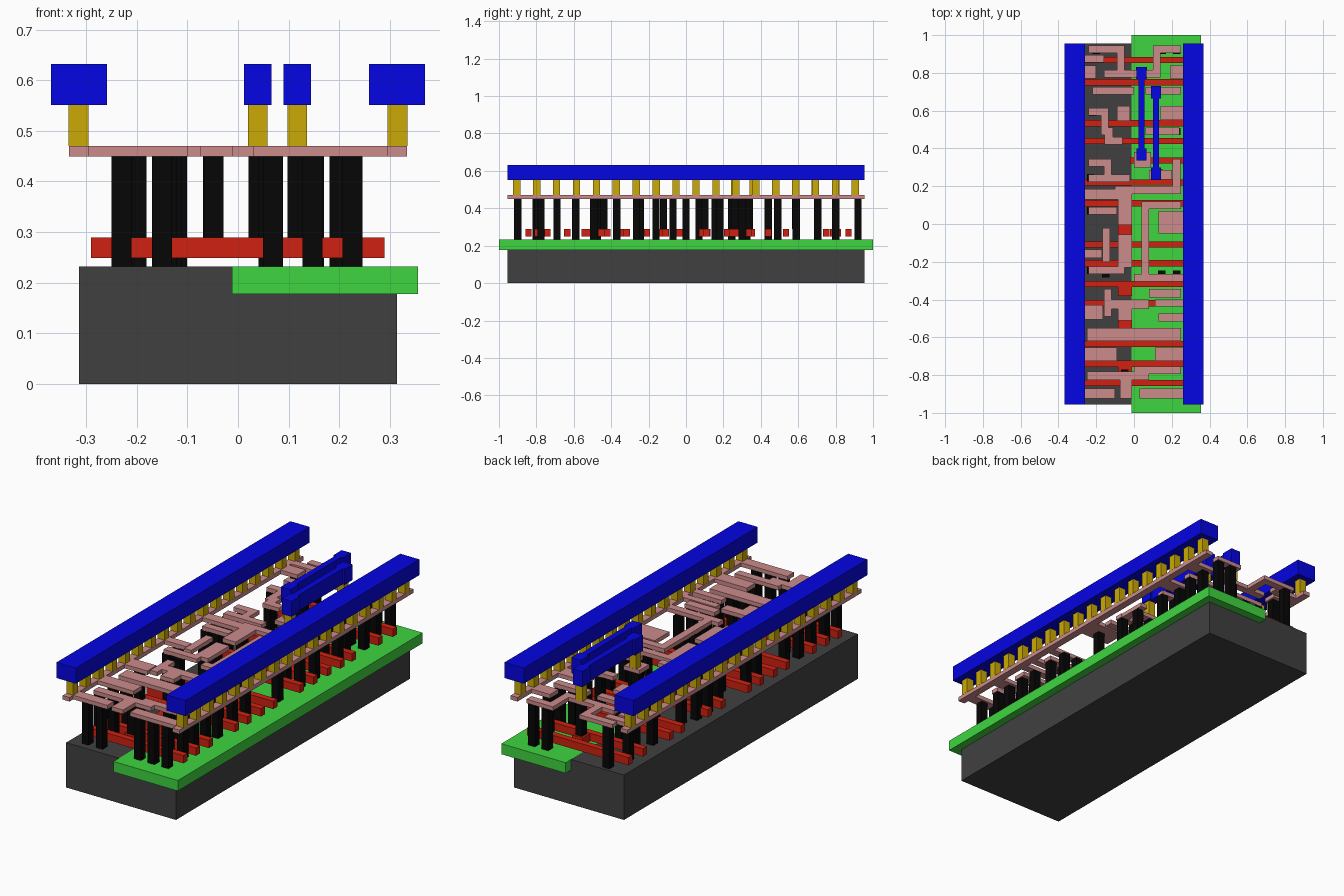
import bpy, bmesh
from mathutils import Matrix, Vector


def material(name, rgb):
    m = bpy.data.materials.new(name)
    m.diffuse_color = [(c / 255) ** 2.2 for c in rgb] + [1]
    return m


DARK = material("dark_grey", (66, 66, 66))
GREEN = material("green", (65, 212, 65))
RED = material("red", (205, 38, 24))
BLACK = material("black", (14, 14, 14))
PINK = material("pink", (202, 138, 138))
GOLD = material("gold", (202, 168, 14))
BLUE = material("blue", (13, 13, 225))


def layer(name, rects, z0, z1, mat):
    """One object made of boxes: rects are (x0, x1, y0, y1)."""
    bm = bmesh.new()
    for x0, x1, y0, y1 in rects:
        mid = Vector(((x0 + x1) / 2, (y0 + y1) / 2, (z0 + z1) / 2))
        size = (x1 - x0, y1 - y0, z1 - z0, 1)
        bmesh.ops.create_cube(bm, size=1, matrix=Matrix.Translation(mid) @ Matrix.Diagonal(size))
    me = bpy.data.meshes.new(name)
    bm.to_mesh(me)
    bm.free()
    me.materials.append(mat)
    ob = bpy.data.objects.new(name, me)
    bpy.context.collection.objects.link(ob)
    return ob


def squares(points, s=0.039):
    return [(x - s / 2, x + s / 2, y - s / 2, y + s / 2) for x, y in points]


# Base block and the well set into its right half
layer("substrate", [(-.314, .314, -.955, .955)], 0, .232, DARK)
layer("well", [(-.012, .356, -1, 1)], .178, .2323, GREEN)

# Gate strips running across, with wider pads in the middle
gate_y = (-.842, -.74, -.635, -.42, -.317, -.208, -.108, .11,
          .22, .44, .534, .75, .868)
gates = [(-.29, .289, y - .0165, y + .0165) for y in gate_y]
gates += [(-.02, .289, .32, .353)]
pads = [(-.085, -.01, y - .03, y + .03) for y in (-.78, -.53, -.44, -.35, -.12, -.03, .1)]
pads += [(.01, .07, .31, .37), (.01, .07, .77, .83), (.09, .15, .23, .29)]
layer("gate_strips", gates + pads, .249, .289, RED)

# Contact posts, row by row: y -> x positions
rows = {
    -.9: (-.23, -.15, .069, .147, .226),
    -.8: (-.23, -.15),
    -.775: (.147, .226),
    -.69: (-.23, -.15, .147, .226),
    -.59: (-.23, -.15, .147, .226),
    -.475: (-.23,),
    -.493: (.226,),
    -.37: (-.14, .147, .226),
    -.265: (-.15, .147, .226),
    -.245: (-.23,),
    -.16: (-.23, .06),
    -.07: (-.148, .06),
    .0: (.226,),
    .07: (-.23,),
    .155: (-.23,),
    .18: (.147, .226),
    .245: (-.23,),
    .3: (.226,),
    .325: (-.2,),
    .44: (-.13,),
    .49: (.147, .226),
    .59: (-.22, .2),
    .705: (-.2, -.12, .147, .226),
    .8: (-.23, .226),
    .92: (-.2, .15, .226),
}
layer("contact_posts", squares([(x, y) for y, xs in rows.items() for x in xs]),
      .232, .449, BLACK)
gate_posts = [(-.048, y) for y in (-.79, -.44, -.12, .1)]
gate_posts += [(-.05, .585), (.04, .34), (.04, .8), (.117, .26)]
layer("gate_posts", squares(gate_posts), .289, .449, BLACK)

# Local wiring: edge strips, then branches across and along the block
edges = [(-.334, -.295, -.955, .955), (.295, .334, -.955, .955)]
across_back = [
    (-.24, -.05, .905, .945), (.1, .25, .905, .945), (-.3, -.16, .855, .895),
    (-.3, -.2, .77, .84), (.19, .3, .77, .84), (-.16, .14, .775, .815),
    (-.22, 0, .685, .725), (.06, .25, .685, .725),
    (-.09, -.02, .545, .625), (-.24, -.14, .575, .615), (.14, .3, .55, .625),
    (.06, .24, .47, .51), (0, .09, .3, .38), (-.24, -.12, .305, .345),
    (.08, .2, .235, .285), (-.24, -.02, .222, .262), (-.1, .25, .16, .2),
    (-.3, -.08, .13, .185), (.04, .25, .08, .12), (-.24, -.09, .05, .09),
]
across_front = [
    (.13, .3, -.05, .07), (-.3, -.17, -.18, -.135),
    (-.24, -.05, -.265, -.225), (0, .3, -.305, -.265),
    (-.16, .08, -.45, -.4), (.08, .25, -.39, -.345), (.11, .3, -.437, -.4),
    (-.3, -.165, -.505, -.43), (.13, .3, -.515, -.475),
    (-.25, .25, -.62, -.55), (-.3, -.09, -.725, -.655), (.11, .3, -.725, -.655),
    (0, .25, -.795, -.755), (-.25, .08, -.825, -.78),
    (-.3, -.1, -.925, -.87), (.03, .3, -.925, -.87),
]
along = [
    (-.09, -.05, .775, .945), (.1, .14, .775, .945),
    (-.175, -.135, .47, .615), (-.155, -.11, .42, .51), (-.135, -.06, .42, .46),
    (-.16, -.12, .25, .345), (.205, .245, .16, .345),
    (-.085, -.01, -.005, .2), (-.085, -.01, -.23, -.055), (.04, .08, -.27, .12),
    (-.167, -.128, -.2, -.02), (-.16, -.12, -.49, -.345), (-.085, -.01, -.51, -.4),
    (-.075, -.01, -.925, -.78),
]
layer("local_wiring", edges + across_back + across_front + along, .449, .47, PINK)

# Upper posts under the rails and the two short bars
rail_posts = [(x, -.905 + i * .1065) for i in range(18) for x in (-.315, .315)]
bar_posts = [(.039, .8), (.039, .36), (.117, .69), (.117, .26)]
layer("upper_posts", squares(rail_posts + bar_posts), .47, .551, GOLD)

# Top rails and two short bars with wider ends
for side, x in (("left", -.314), ("right", .314)):
    layer(side + "_rail", [(x - .055, x + .055, -.955, .955)], .551, .632, BLUE)
for name, x, y0, y1 in (("inner_bar", .039, .335, .83), ("outer_bar", .117, .232, .73)):
    layer(name, [(x - .016, x + .016, y0, y1), (x - .027, x + .027, y0, y0 + .066),
                 (x - .027, x + .027, y1 - .066, y1)], .551, .632, BLUE)
